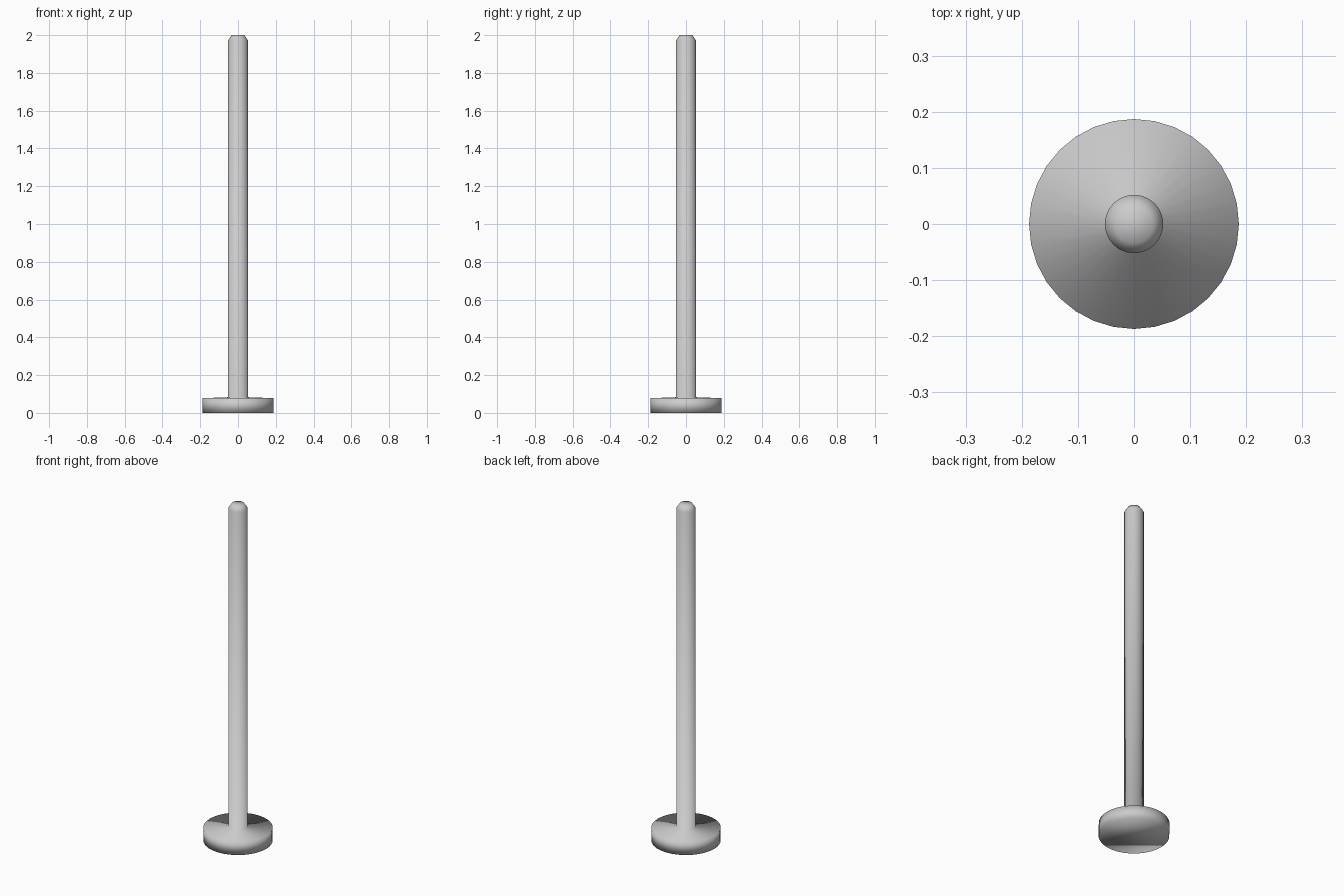
import bpy, bmesh
from math import cos, sin, tau

if "Cube" in bpy.data.objects:
    bpy.data.objects.remove(bpy.data.objects["Cube"])

SIDES = 32


def lathe(name, profile):
    """Revolve (radius, z) points around z, capping both ends."""
    bm = bmesh.new()
    rings = [[bm.verts.new((r * cos(tau * i / SIDES), r * sin(tau * i / SIDES), z))
              for i in range(SIDES)] for r, z in profile]
    for low, high in zip(rings, rings[1:]):
        for i in range(SIDES):
            j = (i + 1) % SIDES
            bm.faces.new((low[i], low[j], high[j], high[i]))
    bm.faces.new(rings[0][::-1])
    bm.faces.new(rings[-1])
    for face in bm.faces:
        face.smooth = True
    mesh = bpy.data.meshes.new(name)
    bm.to_mesh(mesh)
    bm.free()
    obj = bpy.data.objects.new(name, mesh)
    bpy.context.collection.objects.link(obj)
    return obj


# Disc foot with a very shallow rise, flowing into the rod with a chamfered tip
lathe("rod_with_disc_foot", [
    (0.187, 0.0), (0.187, 0.078), (0.052, 0.083),
    (0.052, 1.973), (0.034, 2.0),
])
